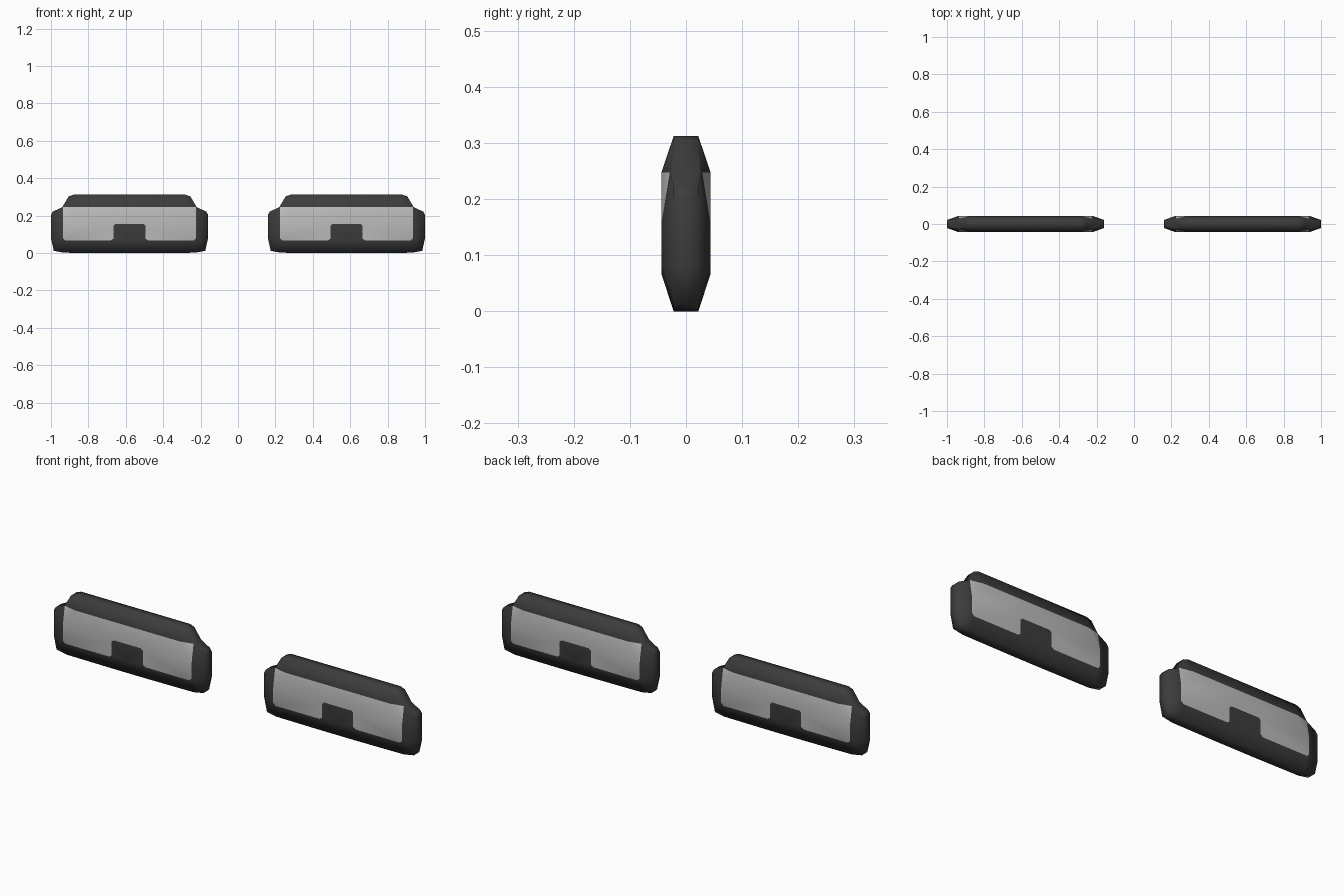
import bpy, bmesh, math

cube = bpy.data.objects.get("Cube")
if cube:
    bpy.data.objects.remove(cube, do_unlink=True)


def material(name, value):
    mat = bpy.data.materials.new(name)
    mat.use_nodes = True
    colour = (value, value, value, 1)
    mat.diffuse_color = colour
    mat.node_tree.nodes["Principled BSDF"].inputs["Base Color"].default_value = colour
    return mat


DARK, GREY = 0, 1
materials = [material("dark grey", 0.045), material("light grey", 0.5)]

FACE_Y, RIM_Y = 0.044, 0.022
BOTTOM, TOP, MID = 0.067, 0.247, 0.155

# Half outline of the raised panel, bottom to top; its upper corner is bent back
panel = [(0, FACE_Y, BOTTOM), (0.1, FACE_Y, BOTTOM), (0.343, FACE_Y, BOTTOM),
         (0.355, FACE_Y, 0.08), (0.355, FACE_Y, MID), (0.355, 0.029, TOP),
         (0.29, FACE_Y, TOP), (0, FACE_Y, TOP)]
# Half outline of the rim: x, z, and the panel point it slopes up to
rim = [(0, 0, 0), (0.1, 0, 1), (0.35, 0.002, 2), (0.405, 0.012, 3),
       (0.42, 0.08, 3), (0.42, 0.205, 4), (0.41, 0.222, 5), (0.36, 0.245, 5),
       (0.325, 0.303, 6), (0.3, 0.312, 6), (0, 0.312, 7)]
# Half outline of the notch, bottom to top
notch = [(0.086, FACE_Y, 0.077), (0.086, FACE_Y, 0.145),
         (0.076, FACE_Y, MID), (0, FACE_Y, MID)]


def quarter(bm, sx, sy):
    def face(points, index):
        unique = list(dict.fromkeys(points))
        verts = [bm.verts.new((x * sx, y * sy, z)) for x, y, z in unique]
        bm.faces.new(verts).material_index = index

    # Panel: lower part, upper part, bent corner, and dark notch
    face(panel[1:5] + notch[2::-1], GREY)
    face([notch[3], notch[2], panel[4], panel[6], panel[7]], GREY)
    face(panel[4:7], GREY)
    face(panel[:2] + notch, DARK)

    # Sloping border and outer edge
    for (xa, za, a), (xb, zb, b) in zip(rim, rim[1:]):
        face([(xa, RIM_Y, za), (xb, RIM_Y, zb), panel[b], panel[a]], DARK)
        face([(xa, 0, za), (xb, 0, zb), (xb, RIM_Y, zb), (xa, RIM_Y, za)], DARK)


bm = bmesh.new()
for sx in (-1, 1):
    for sy in (-1, 1):
        quarter(bm, sx, sy)
bmesh.ops.remove_doubles(bm, verts=bm.verts, dist=0.0005)
bmesh.ops.recalc_face_normals(bm, faces=bm.faces)
mesh = bpy.data.meshes.new("plate")
bm.to_mesh(mesh)
bm.free()
for mat in materials:
    mesh.materials.append(mat)

# Two matching plates side by side
bpy.ops.object.select_all(action="DESELECT")
for name, x in (("right_plate", -0.58), ("left_plate", 0.58)):
    plate = bpy.data.objects.new(name, mesh)
    plate.location.x = x
    bpy.context.collection.objects.link(plate)
plate.select_set(True)
bpy.context.view_layer.objects.active = plate
bpy.ops.object.shade_smooth_by_angle(angle=math.radians(75))
